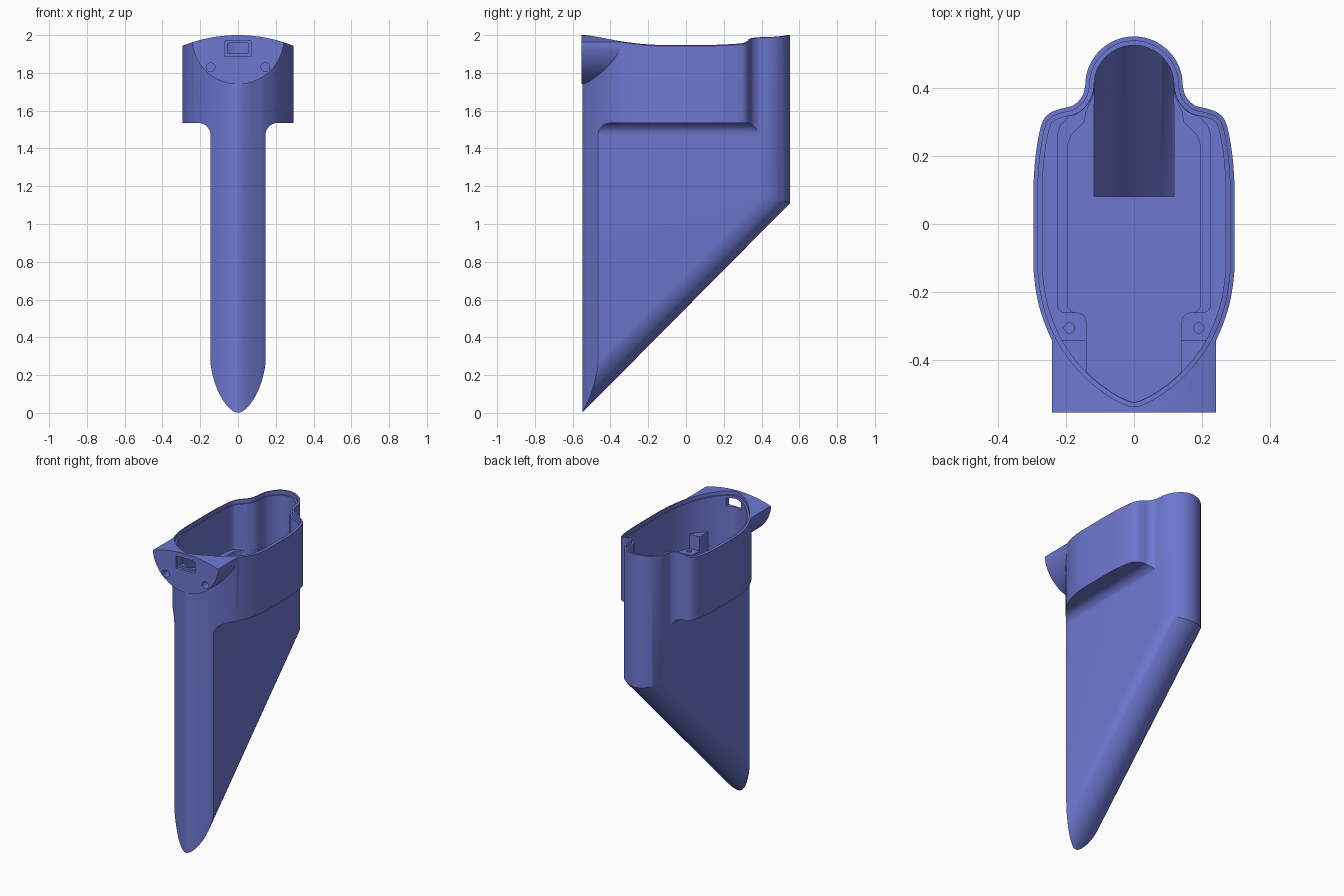
import bpy, bmesh, math
from mathutils import Vector

if "Cube" in bpy.data.objects:
    bpy.data.objects.remove(bpy.data.objects["Cube"])

X, Y, Z = Vector((1, 0, 0)), Vector((0, 1, 0)), Vector((0, 0, 1))


def prism(name, pts, lo, hi, u=X, v=Y, w=Z, origin=Vector()):
    """Closed 2D profile in axes u, v pulled along w."""
    bm = bmesh.new()
    a, b = ([bm.verts.new(origin + u * p[0] + v * p[1] + w * t) for p in pts] for t in (lo, hi))
    bm.faces.new(a)
    bm.faces.new(b)
    for i in range(len(pts)):
        j = (i + 1) % len(pts)
        bm.faces.new((a[i], a[j], b[j], b[i]))
    bmesh.ops.recalc_face_normals(bm, faces=bm.faces)
    me = bpy.data.meshes.new(name)
    bm.to_mesh(me)
    bm.free()
    ob = bpy.data.objects.new(name, me)
    bpy.context.collection.objects.link(ob)
    return ob


def combine(target, tool, op):
    m = target.modifiers.new("cut", 'BOOLEAN')
    m.operation, m.solver, m.object = op, 'EXACT', tool
    bpy.context.view_layer.objects.active = target
    bpy.ops.object.modifier_apply(modifier=m.name)
    bpy.data.objects.remove(tool)


def arc(cx, cy, r, a0, a1, n):
    return [(cx + r * math.cos(math.radians(a0 + (a1 - a0) * i / n)),
             cy + r * math.sin(math.radians(a0 + (a1 - a0) * i / n))) for i in range(n + 1)]


def mirror(half):
    """Right half, front to back, closed with its mirror image."""
    return half + [(-x, y) for x, y in reversed(half) if x > 1e-5]


def spline(pts, before, after, n=6):
    """Smooth curve through the points."""
    p = [Vector(q) for q in [before] + pts + [after]]
    out = []
    for i in range(1, len(p) - 2):
        for k in range(n):
            t = k / n
            q = 0.5 * (2 * p[i] + (p[i + 1] - p[i - 1]) * t
                       + (2 * p[i - 1] - 5 * p[i] + 4 * p[i + 1] - p[i + 2]) * t * t
                       + (3 * p[i] - p[i - 1] - 3 * p[i + 1] + p[i + 2]) * t ** 3)
            out.append((q.x, q.y))
    return out + [pts[-1]]


def inset(pts, d):
    out = []
    for i, p in enumerate(pts):
        t = (Vector(pts[(i + 1) % len(pts)]) - Vector(pts[i - 1])).normalized()
        out.append((p[0] - t.y * d, p[1] + t.x * d))
    return out


def dome(drop, bottom, top=False):
    """Block whose upper (or lower) face is the arched rim surface."""
    a = arc(0, 1.21 - drop, 0.79, 150, 30, 48)
    end = 2.4 if top else bottom
    pts = [(-0.9, a[0][1])] + a + [(0.9, a[-1][1]), (0.9, end), (-0.9, end)]
    return prism("dome", pts, -1, 1, X, Z, Y)


# Plan outline: pointed front, straight flanks, narrow round back
front = spline([(0, -.549), (.05, -.533), (.1, -.502), (.145, -.466), (.2, -.405), (.245, -.332),
                (.28, -.235), (.295, -.13)], (-.05, -.533), (.296, -.03))
flank = spline([(.295, .11), (.288, .205), (.272, .29), (.25, .323), (.215, .338), (.178, .348),
                (.152, .375), (.143, .407)], (.296, .02), (.141, .44))
outline = mirror(front + flank + arc(0, .407, .143, 0, 90, 16)[1:])

# Outer shell: plan outline trimmed by the front profile of fin and housing
body = prism("holster_body", outline, -.2, 2.3)
half = [(.145, -.3)] + arc(.21, 1.47, .065, 180, 90, 10) + [(.4, 1.535), (.4, 2.5)]
combine(body, prism("profile", half + [(-x, z) for x, z in reversed(half)], -1, 1, X, Z, Y), 'INTERSECT')

# Rounded sloping underside of the fin
along = Vector((0, 1.1, 1.11)).normalized()
up = Vector((0, -along.z, along.y))
start = Vector((0, -.55, 0))


def slope(r, lift):
    pts = arc(0, lift + r, r, 180, 360, 32) + [(r, .2), (.6, .2), (.6, 2.6), (-.6, 2.6), (-.6, .2), (-r, .2)]
    return prism("slope", pts, -2, 4, X, up, along, start)


combine(body, slope(.147, 0), 'INTERSECT')

# Flared front plate, then the arched top
plate = [(.24, 2.2), (-.24, 2.2)] + arc(0, 1.984, .244, 190.4, 349.6, 40)
combine(body, prism("front_plate", plate, -.553, -.3, X, Z, Y), 'UNION')
combine(body, dome(0, -.5), 'INTERSECT')

# Stepped rim and main cavity
lip = prism("lip", inset(outline, .013), 1.8, 2.3)
combine(lip, dome(.025, 0, True), 'INTERSECT')
combine(body, lip, 'DIFFERENCE')
inner = inset(outline, .026)
combine(body, prism("cavity", inner, 1.64, 2.3), 'DIFFERENCE')

# Two stepped floor recesses
for w, tip, z in ((.225, .36, 1.60), (.195, .33, 1.56)):
    half = ([(0, -.54), (.14, -.54), (.14, -.29)] + arc(.165, -.285, .025, 180, 90, 5)
            + arc(w - .025, -.235, .025, 270, 360, 5)
            + [(w, tip - .1), (w - .01, tip - .07), (w - .05, tip - .03), (.14, tip), (.117, tip + .05)]
            + arc(0, .407, .117, 0, 90, 10))
    rec = prism("recess", mirror(half), z, 1.75)
    combine(rec, prism("limit", inset(outline, .027), 1, 2), 'INTERSECT')
    combine(body, rec, 'DIFFERENCE')

# Deep pocket down into the fin
pocket = prism("pocket", [(-.117, .08), (.117, .08)] + arc(0, .407, .1165, 0, 180, 32), .2, 1.8)
combine(pocket, slope(.1185, .028), 'INTERSECT')
combine(body, pocket, 'DIFFERENCE')

# Front corner blocks, floor screw holes and plate holes
for s in (-1, 1):
    blk = [(s * x, y) for x, y in ((.14, -.34), (.228, -.34), (.19, -.405), (.14, -.455))]
    combine(body, prism("corner_block", blk, 1.6, 1.735), 'UNION')
    combine(body, prism("floor_hole", arc(s * .19, -.305, .015, 0, 345, 23), 1.59, 1.7), 'DIFFERENCE')
    combine(body, prism("plate_hole", arc(s * .145, 1.83, .023, 0, 345, 23), -.7, -.48, X, Z, Y), 'DIFFERENCE')


# Recessed slot through the front plate
def rect(w, z0, z1):
    return [(-w, z0), (w, z0), (w, z1), (-w, z1)]


combine(body, prism("slot_recess", rect(.07, 1.888, 1.968), -.7, -.535, X, Z, Y), 'DIFFERENCE')
combine(body, prism("slot", rect(.056, 1.902, 1.958), -.7, -.45, X, Z, Y), 'DIFFERENCE')

# Colour and shading
mat = bpy.data.materials.new("periwinkle_blue")
mat.diffuse_color = (.155, .187, .64, 1)
mat.use_nodes = True
mat.node_tree.nodes["Principled BSDF"].inputs["Base Color"].default_value = mat.diffuse_color
body.data.materials.clear()
body.data.materials.append(mat)
for p in body.data.polygons:
    p.material_index = 0
bpy.ops.object.select_all(action='DESELECT')
body.select_set(True)
bpy.context.view_layer.objects.active = body
bpy.ops.object.shade_smooth_by_angle(angle=math.radians(30))
